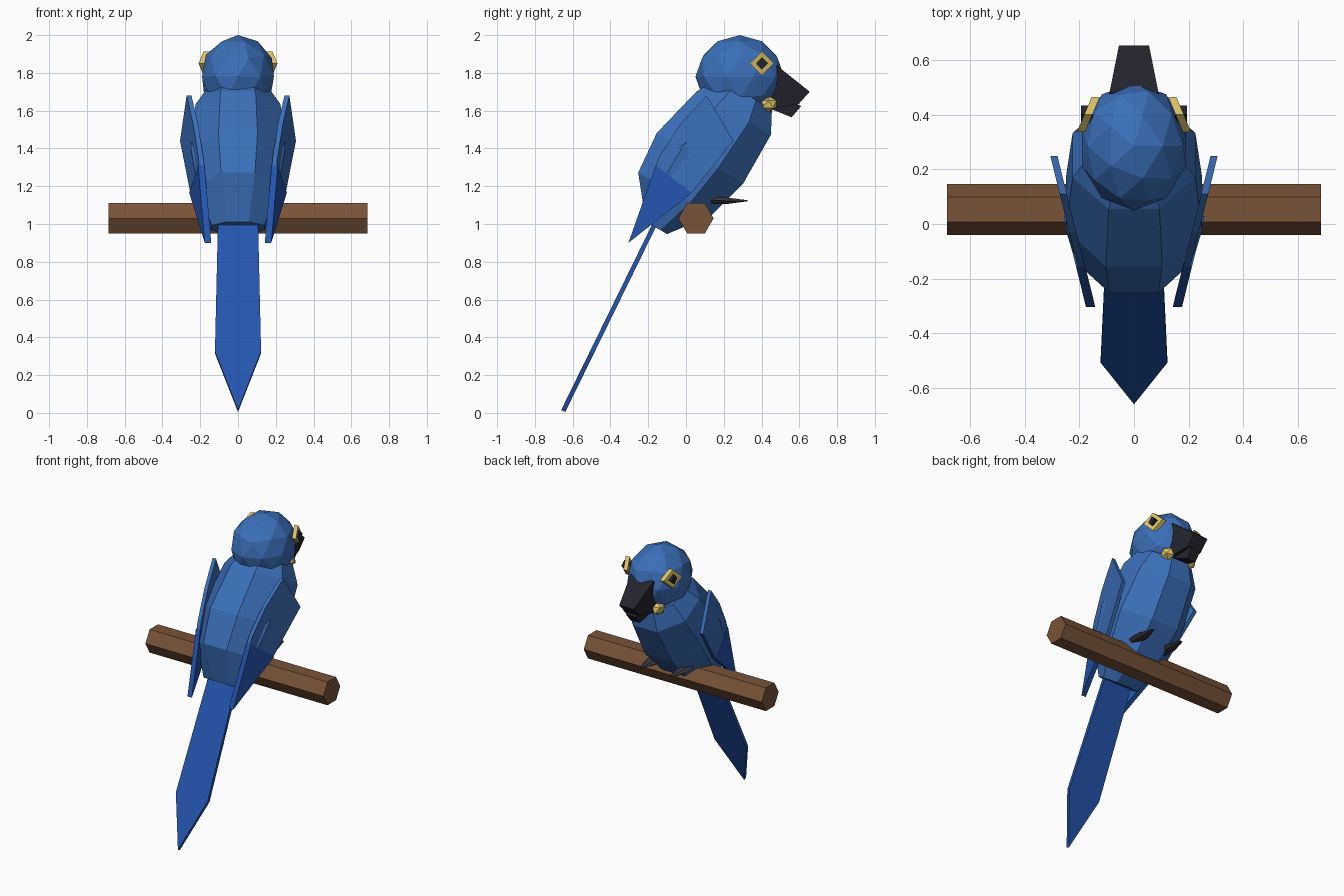
import bpy, bmesh, math
from mathutils import Vector, Matrix

if "Cube" in bpy.data.objects:
    bpy.data.objects.remove(bpy.data.objects["Cube"])


def material(name, rgb):
    m = bpy.data.materials.new(name)
    m.diffuse_color = (*rgb, 1)
    m.use_nodes = True
    m.node_tree.nodes["Principled BSDF"].inputs["Base Color"].default_value = m.diffuse_color
    return m


BLUE = material("feather_blue", (0.043, 0.16, 0.49))
DEEP = material("deep_blue", (0.018, 0.09, 0.43))
YELLOW = material("yellow", (0.72, 0.55, 0.14))
BLACK = material("beak_black", (0.017, 0.017, 0.026))
GREY = material("foot_grey", (0.04, 0.04, 0.05))
BROWN = material("wood_brown", (0.19, 0.087, 0.04))


def finish(name, bm, mat):
    bmesh.ops.recalc_face_normals(bm, faces=bm.faces)
    me = bpy.data.meshes.new(name)
    bm.to_mesh(me)
    bm.free()
    me.materials.append(mat)
    ob = bpy.data.objects.new(name, me)
    bpy.context.collection.objects.link(ob)
    return ob


def loft(name, rings, mat):
    """Skin a list of equal-length point rings and cap both ends."""
    bm = bmesh.new()
    vs = [[bm.verts.new(p) for p in r] for r in rings]
    n = len(vs[0])
    for a, b in zip(vs, vs[1:]):
        for i in range(n):
            j = (i + 1) % n
            bm.faces.new((a[i], a[j], b[j], b[i]))
    bm.faces.new(vs[0])
    bm.faces.new(vs[-1])
    return finish(name, bm, mat)


def ball(name, loc, scale, sub, mat):
    bm = bmesh.new()
    bmesh.ops.create_icosphere(bm, subdivisions=sub, radius=1)
    bm.transform(Matrix.Translation(loc) @ Matrix.Diagonal((*scale, 1)))
    return finish(name, bm, mat)


def rect(y, z_mid, half_w, dy, dz):
    """Four-cornered section: upper edge at +(dy, dz), lower edge at -(dy, dz)."""
    return [(-half_w, y + dy, z_mid + dz), (half_w, y + dy, z_mid + dz),
            (half_w, y - dy, z_mid - dz), (-half_w, y - dy, z_mid - dz)]


# perch: hexagonal bar
loft("perch", [[(x, 0.053 + 0.093 * math.cos(math.radians(60 * i)),
                 1.03 + 0.093 * math.sin(math.radians(60 * i))) for i in range(6)]
               for x in (-0.685, 0.685)], BROWN)

# body: eight-sided loft along an axis leaning 30 degrees forward
axis = Vector((0, 0.5, 0.866))
side = Vector((0, 0.866, -0.5))
rings = []
for s, q, rx, rq in ((0.77, -0.625, 0.14, 0.065), (0.975, -0.63, 0.215, 0.225),
                     (1.205, -0.61, 0.25, 0.265), (1.5, -0.575, 0.225, 0.228),
                     (1.62, -0.575, 0.16, 0.165)):
    ring = []
    for i in range(8):
        a = math.radians(22.5 + 45 * i)
        k = 1 / math.cos(math.radians(22.5))
        ring.append(axis * s + side * (q + rq * k * math.cos(a))
                    + Vector((rx * k * math.sin(a), 0, 0)))
    rings.append(ring)
loft("body", rings, BLUE)

# head
ball("head", (0, 0.285, 1.78), (0.2, 0.235, 0.22), 2, BLUE)

# beak
loft("upper_beak", [rect(0.44, 1.72, 0.09, 0.04, 0.12),
                    rect(0.625, 1.667, 0.055, 0.03, 0.033)], BLACK)
loft("lower_beak", [rect(0.46, 1.64, 0.055, 0.0, 0.035),
                    rect(0.585, 1.595, 0.035, 0.025, 0.03)], BLACK)

# tail: long plate ending in a point
d = Vector((0, -0.44, -0.9)).normalized()
n = Vector((0, d.z, -d.y)) * 0.012
outline = [(-0.105, 1.06), (0.105, 1.06), (0.122, 0.32), (0, 0.01), (-0.122, 0.32)]
pts = [Vector((x, -0.65 + (z - 0.01) * 0.49, z)) for x, z in outline]
loft("tail", [[p - n for p in pts], [p + n for p in pts]], DEEP)


def wing_plate(name, outline, sx, mat, shift=0.0, half=0.013):
    loft(name, [[(sx * (0.232 + 0.247 * y + shift + h), y, z) for y, z in outline]
                for h in (-half, half)], mat)


def diamond(r):
    return [(0, r), (r, 0), (0, -r), (-r, 0)]


for sx, tag in ((1, "right"), (-1, "left")):
    # wings: shoulder plate and darker flight feathers
    wing_plate("wing_" + tag, [(0.11, 1.68), (0.25, 1.44), (0.03, 1.165), (-0.16, 1.31),
                               (-0.14, 1.36), (-0.03, 1.53)], sx, BLUE)
    wing_plate("wing_tip_" + tag, [(-0.16, 1.31), (0.03, 1.165), (-0.305, 0.90)],
               sx, DEEP, 0.002, 0.017)

    # eyes: tilted yellow diamond with a raised dark pupil
    loft("eye_patch_" + tag, [[(sx * (0.172 + o - 0.42 * u), 0.402 + u, 1.85 + v)
                               for u, v in diamond(0.064)] for o in (-0.02, 0.01)], YELLOW)
    loft("pupil_" + tag, [[(sx * x, 0.402 + u, 1.85 + v) for u, v in diamond(0.032)]
                          for x in (0.15, 0.194)], BLACK)

    # cheek patch beside the beak
    ball("cheek_" + tag, (sx * 0.085, 0.435, 1.635), (0.05, 0.052, 0.045), 1, YELLOW)

    # foot: flat toe wedge pointing forward
    cx = sx * 0.115
    loft("foot_" + tag, [[(cx + a * w, y, z + b * h) for a, b in
                          ((-1, 0), (-0.5, 1), (0.5, 1), (1, 0), (0.5, -1), (-0.5, -1))]
                         for y, z, w, h in ((0.13, 1.125, 0.04, 0.02),
                                            (0.21, 1.123, 0.045, 0.018),
                                            (0.325, 1.123, 0.012, 0.003))], GREY)
